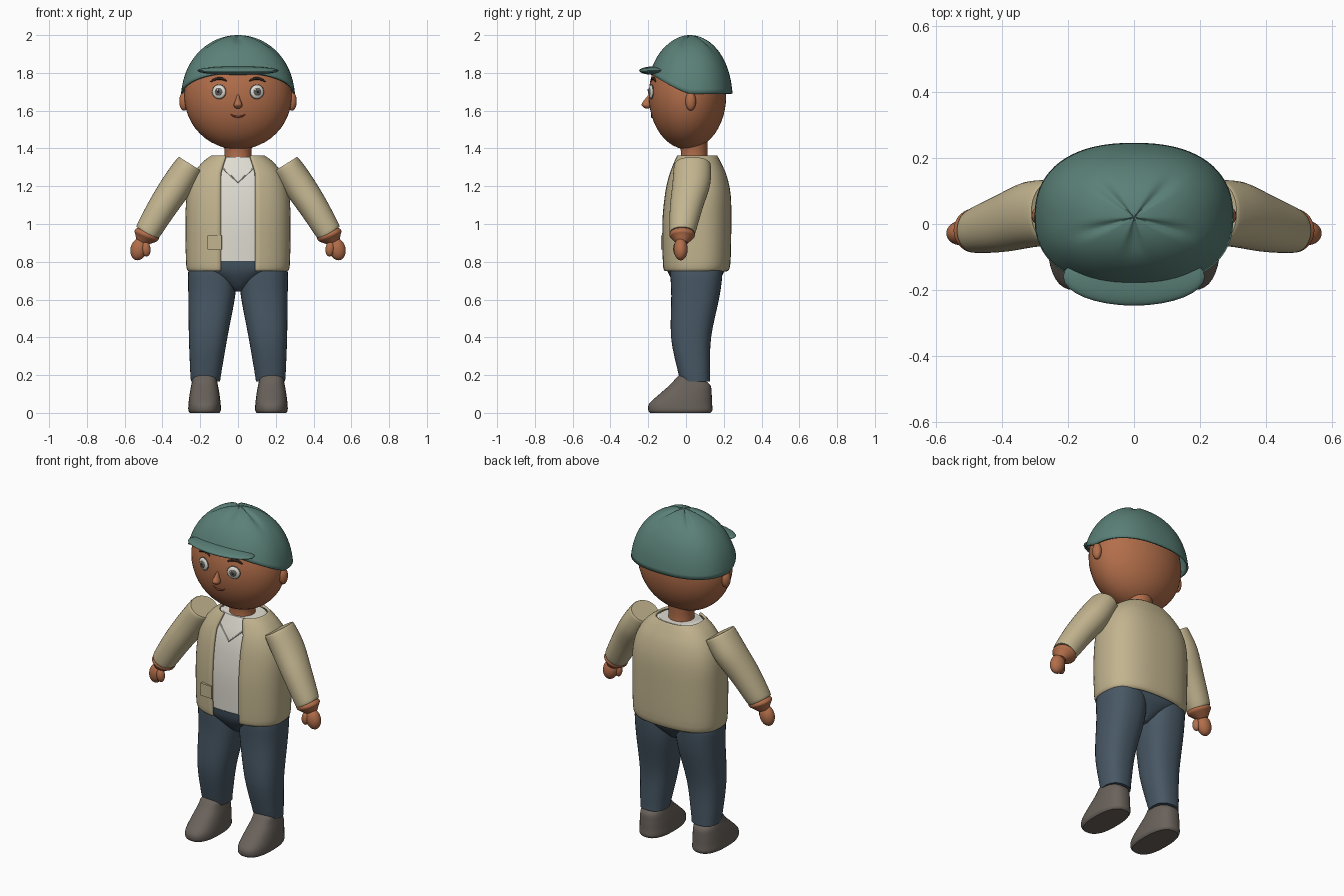
import bpy, bmesh, math
from mathutils import Vector

if "Cube" in bpy.data.objects:
    bpy.data.objects.remove(bpy.data.objects["Cube"])


def colour(name, r, g, b):
    m = bpy.data.materials.new(name)
    lin = [((c / 255 + 0.055) / 1.055) ** 2.4 for c in (r, g, b)]
    m.diffuse_color = (*lin, 1)
    m.use_nodes = True
    m.node_tree.nodes["Principled BSDF"].inputs["Base Color"].default_value = m.diffuse_color
    return m


SKIN = colour("skin brown", 178, 110, 74)
CAP = colour("cap green", 90, 128, 119)
TAN = colour("jacket tan", 194, 180, 143)
SHIRT = colour("shirt white", 224, 221, 210)
BLUE = colour("trouser blue", 72, 88, 101)
SHOE = colour("shoe grey", 106, 98, 91)
DARK = colour("brow dark", 48, 34, 28)
IRIS = colour("iris grey", 98, 98, 98)
LIP = colour("lip brown", 128, 66, 44)


def finish(name, bm, mat, angle=40):
    bmesh.ops.remove_doubles(bm, verts=bm.verts, dist=1e-5)
    bmesh.ops.recalc_face_normals(bm, faces=bm.faces)
    me = bpy.data.meshes.new(name)
    bm.to_mesh(me)
    bm.free()
    ob = bpy.data.objects.new(name, me)
    bpy.context.collection.objects.link(ob)
    me.materials.append(mat)
    bpy.ops.object.select_all(action='DESELECT')
    ob.select_set(True)
    bpy.context.view_layer.objects.active = ob
    bpy.ops.object.shade_smooth_by_angle(angle=math.radians(angle))
    return ob


def power(v, p):
    return math.copysign(abs(v) ** p, v)


def smooth_rings(rings, steps):
    # Catmull-Rom interpolation between the given cross-sections
    out = []
    for i in range(len(rings) - 1):
        p = [rings[max(0, min(len(rings) - 1, i + k))] for k in (-1, 0, 1, 2)]
        for s in range(steps):
            t = s / steps
            out.append([0.5 * (2 * b + (c - a) * t + (2 * a - 5 * b + 4 * c - d) * t * t
                               + (3 * b - a - 3 * c + d) * t ** 3) for a, b, c, d in zip(*p)])
    return out + [list(rings[-1])]


def loft(name, rings, mat, n=2.3, tilt=0.0, gap=None, seg=36, steps=4):
    """Rings are (x, y, z, rx, ry). A gap leaves a front opening of that half width."""
    bm = bmesh.new()
    rows = []
    for x, y, z, rx, ry in smooth_rings(rings, steps):
        t0 = math.asin(min(1, gap(z) / rx) ** (n / 2)) if gap else 0
        row = []
        for k in range(seg + (1 if gap else 0)):
            t = t0 + (2 * math.pi - 2 * t0) * k / seg
            u = rx * power(math.sin(t), 2 / n)
            v = -ry * power(math.cos(t), 2 / n)
            row.append(bm.verts.new((x + u * math.cos(tilt), y + v, z + u * math.sin(tilt))))
        rows.append(row)
    for a, b in zip(rows, rows[1:]):
        for k in range(seg):
            j = k + 1 if gap else (k + 1) % seg
            bm.faces.new((a[k], a[j], b[j], b[k]))
    if not gap:
        bm.faces.new(rows[0])
        bm.faces.new(rows[-1])
    return finish(name, bm, mat)


def ball(name, pos, size, mat, rot=0.0, seg=32):
    bm = bmesh.new()
    bmesh.ops.create_uvsphere(bm, u_segments=seg, v_segments=seg // 2, radius=1)
    bmesh.ops.scale(bm, vec=size, verts=bm.verts)
    ob = finish(name, bm, mat, 60)
    ob.location = pos
    ob.rotation_euler.y = rot
    return ob


def stroke(name, pts, radius, mat):
    cu = bpy.data.curves.new(name, 'CURVE')
    cu.dimensions = '3D'
    cu.bevel_depth = radius
    cu.use_fill_caps = True
    sp = cu.splines.new('POLY')
    sp.points.add(len(pts) - 1)
    for p, (co, w) in zip(sp.points, pts):
        p.co = (*co, 1)
        p.radius = w
    cu.materials.append(mat)
    ob = bpy.data.objects.new(name, cu)
    bpy.context.collection.objects.link(ob)


HEAD, HSIZE = Vector((0, 0.008, 1.68)), Vector((0.285, 0.205, 0.285))


def on_face(x, z):
    k = 1 - (x / HSIZE.x) ** 2 - ((z - HEAD.z) / HSIZE.z) ** 2
    return Vector((x, HEAD.y - HSIZE.y * math.sqrt(k), z))


# Head and neck
ball("head", HEAD, HSIZE, SKIN, seg=48)
loft("neck", [(0, .043, 1.32, .076, .074), (0, .043, 1.38, .071, .07), (0, .04, 1.44, .08, .075)], SKIN, n=2)
loft("nose", [(0, -.205, 1.612, .010, .012), (0, -.207, 1.622, .021, .022), (0, -.208, 1.635, .022, .027),
              (0, -.2, 1.66, .012, .018), (0, -.19, 1.685, .005, .008)], SKIN, n=2, seg=20)
stroke("mouth", [(on_face(x, 1.567 + 9 * x * x), 1 - abs(x) * 15) for x in [i * .008 for i in range(-5, 6)]],
       .006, LIP)

# Cap crown: domed rings ending on a rim that rises at the front
bm = bmesh.new()
rows, SEG, LAYERS = [], 72, 20
for i in range(LAYERS + 1):
    row = []
    for k in range(SEG):
        t = 2 * math.pi * k / SEG
        c = math.cos(t)
        s = i / LAYERS
        phi = s * math.acos(.11 * max(0, c) / .31)
        n = 2.35
        crease = 1 - .045 * max(0, math.cos(5 * t)) ** 3 * math.exp(-((s - .25) / .22) ** 2)
        flare = 1 + .02 * s ** 10
        r = math.sin(phi) * flare
        row.append(bm.verts.new((.296 * r * power(math.sin(t), 2 / n), .02 - .222 * r * power(c, 2 / n),
                                 1.69 + .31 * math.cos(phi) * crease)))
    rows.append(row)
for a, b in zip(rows, rows[1:]):
    for k in range(SEG):
        bm.faces.new((a[k], a[(k + 1) % SEG], b[(k + 1) % SEG], b[k]))
bmesh.ops.remove_doubles(bm, verts=bm.verts, dist=1e-4)
crown = finish("cap_crown", bm, CAP, 60)
sol = crown.modifiers.new("thickness", 'SOLIDIFY')
sol.thickness = .01
ball("cap_brim", (0, -.16, 1.812), (.215, .088, .023), CAP)

# Jacket shell, shirt and hips
jacket = [(0, .05, .755, .258, .162), (0, .054, .79, .268, .174), (0, .055, 1.0, .271, .178),
          (0, .06, 1.15, .265, .17), (0, .06, 1.25, .236, .15), (0, .058, 1.32, .185, .122),
          (0, .056, 1.358, .135, .104)]
shell = loft("jacket", jacket, TAN, n=2.5, gap=lambda z: .09 if z < 1.27 else .09 - .3 * (z - 1.27), seg=56)
sol = shell.modifiers.new("thickness", 'SOLIDIFY')
sol.thickness, sol.offset = .014, 0
loft("shirt", [(x, y, max(z - .004, .79), rx - .014, ry - .012) for x, y, z, rx, ry in jacket[1:]],
     SHIRT, n=2.5, seg=56)
loft("hips", [(0, .05, .642, .02, .06), (0, .05, .67, .06, .095), (0, .052, .72, .15, .135),
              (0, .052, .76, .238, .154), (0, .055, .803, .257, .166)], BLUE, n=2.5, seg=48)

# V neckline of the shirt
stroke("neckline", [(Vector(p), 1) for p in ((-.085, -.057, 1.30), (0, -.088, 1.22), (.085, -.057, 1.30))],
       .004, SHIRT)

# Patch pocket
bm = bmesh.new()
bmesh.ops.create_cube(bm, size=1)
bmesh.ops.scale(bm, vec=(.075, .016, .075), verts=bm.verts)
pocket = finish("pocket", bm, TAN)
pocket.location = (-.123, -.122, .902)
pocket.rotation_euler.z = -.06

# Paired parts
for s, side in ((1, "left"), (-1, "right")):
    loft(side + "_sleeve", [(s * x, y, z, rx, ry) for x, y, z, rx, ry in (
        (.251, .035, 1.316, .068, .088), (.258, .034, 1.305, .077, .098), (.32, .028, 1.21, .083, .1),
        (.40, .002, 1.09, .077, .087), (.475, -.018, .965, .068, .07), (.482, -.02, .953, .06, .062))],
        TAN, n=2.1, tilt=s * .56)
    loft(side + "_wrist", [(s * x, -.02, z, r, r) for x, z, r in (
        (.472, .962, .055), (.480, .948, .066), (.487, .936, .066), (.493, .924, .055), (.51, .9, .03))],
        SKIN, n=2, tilt=s * .4)
    ball(side + "_hand", (s * .525, -.028, .867), (.044, .037, .06), SKIN, rot=-s * .25)
    ball(side + "_thumb", (s * .487, -.045, .868), (.024, .023, .04), SKIN, rot=s * .1)
    ball(side + "_ear", (s * .286, .025, 1.65), (.025, .028, .05), SKIN)

    # Trouser leg and shoe
    loft(side + "_leg", [(s * x, y, z, rx, ry) for x, y, z, rx, ry in (
        (.136, .055, .775, .118, .135), (.137, .055, .74, .127, .138), (.139, .05, .62, .124, .128),
        (.158, .027, .40, .102, .106), (.170, .042, .22, .083, .085), (.172, .05, .165, .077, .077))],
        BLUE, n=2.4)
    loft(side + "_shoe", [(s * x, y, z, rx, ry) for x, y, z, rx, ry in (
        (.177, -.03, 0, .078, .16), (.177, -.03, .015, .086, .17), (.177, -.028, .05, .085, .166),
        (.177, -.002, .10, .079, .138), (.177, .022, .15, .07, .105), (.177, .01, .185, .06, .062),
        (.177, -.002, .203, .035, .03))], SHOE, n=2.5)

    # Eyes as stacked discs facing slightly outward, with brows above
    base = on_face(s * .1, 1.70)
    for part, r, d, mat in (("eye_rim", .039, .008, IRIS), ("eye_white", .036, .013, SHIRT),
                            ("iris", .027, .017, IRIS), ("pupil", .012, .0195, DARK)):
        eye = ball(side + "_" + part, base, (r, d, r), mat, seg=24)
        eye.rotation_euler.z = s * .28
    glint = ball(side + "_eye_glint", base + Vector((-.009, -.017, .01)), (.006, .004, .006), SHIRT, seg=12)
    brow = []
    for i in range(9):
        u = i / 8
        x = .06 + .085 * u
        p = on_face(s * x, 1.745 + .026 * math.sin(math.pi * (.15 + .75 * u)))
        brow.append((p, .5 + .6 * math.sin(math.pi * u)))
    stroke(side + "_brow", brow, .007, DARK)
